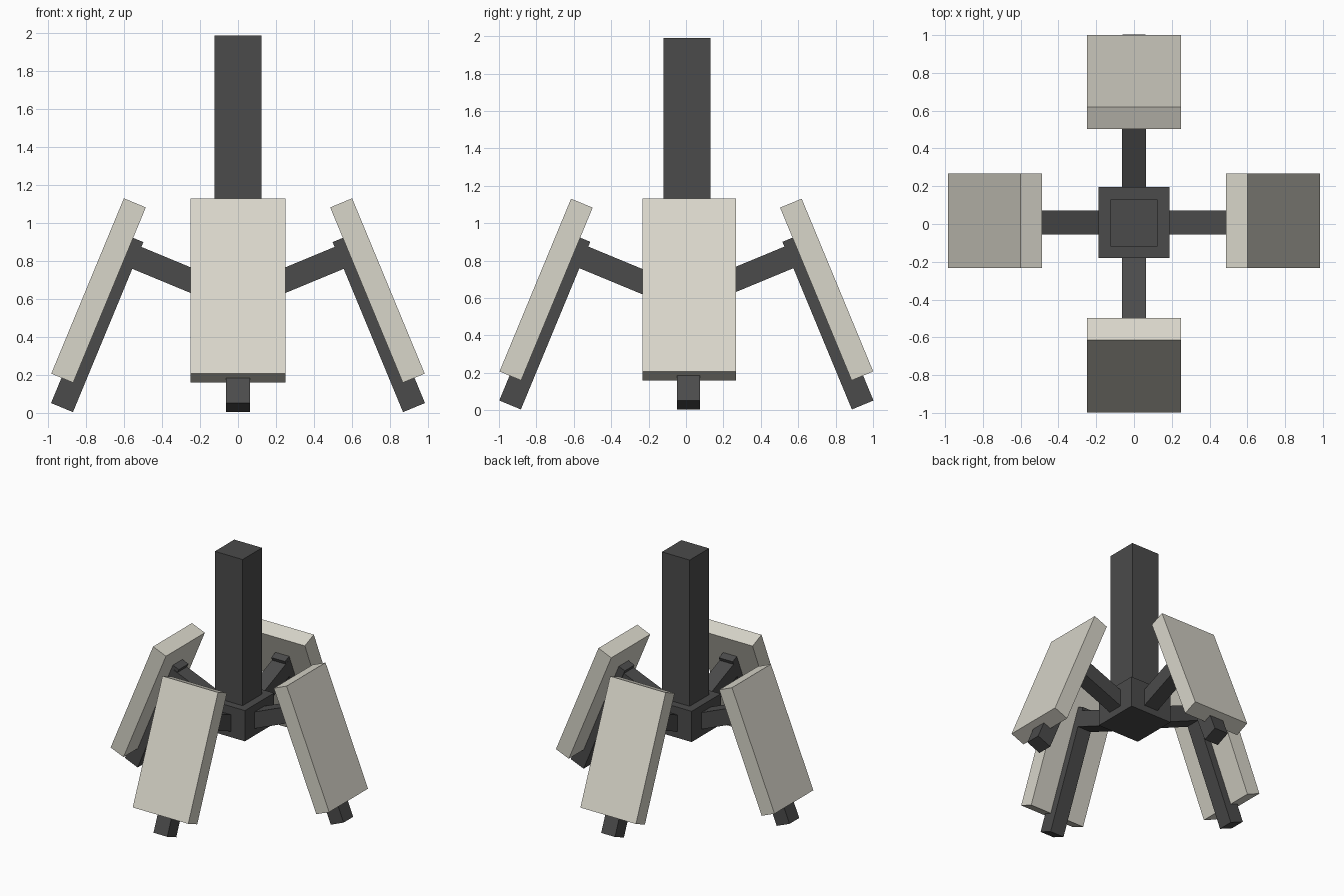
import bpy, math
from mathutils import Matrix, Vector

if "Cube" in bpy.data.objects:
    bpy.data.objects.remove(bpy.data.objects["Cube"], do_unlink=True)


def material(name, rgb):
    m = bpy.data.materials.new(name)
    m.use_nodes = True
    m.diffuse_color = (*rgb, 1)
    m.node_tree.nodes["Principled BSDF"].inputs["Base Color"].default_value = (*rgb, 1)
    return m


dark = material("dark grey", (0.07, 0.07, 0.07))
pale = material("warm off white", (0.69, 0.67, 0.59))


def box(name, size, centre, mat, matrix=Matrix()):
    bpy.ops.mesh.primitive_cube_add(size=1)
    ob = bpy.context.object
    ob.name = name
    ob.data.transform(matrix @ Matrix.Translation(centre) @ Matrix.Diagonal((*size, 1)))
    ob.data.materials.append(mat)
    return ob


# Central mast and hub
box("mast", (0.25, 0.25, 1.24), (0, 0.006, 1.37), dark)
box("hub", (0.375, 0.375, 0.25), (0, 0.008, 0.675), dark)

# Four splayed legs, each an arm, a strut and an armour panel
TILT = math.radians(22.5)
PARTS = (  # name, size, radial distance, height, sideways shift, colour
    ("arm", (0.503, 0.125, 0.125), 0.333, 0.734, 0.008, dark),
    ("leg", (0.125, 0.124, 0.97), 0.742, 0.476, 0.013, dark),
    ("panel", (0.125, 0.5, 1.0), 0.735, 0.645, 0.017, pale),
)
for i, side in enumerate(("left", "back", "right", "front")):
    turn = Matrix.Rotation(i * math.pi / 2, 4, "Z")
    along_y = i % 2
    for name, size, radius, height, shift, mat in PARTS:
        out = 0.015 if along_y else 0
        offset = Vector((0, 0.002 if along_y else shift, 0))
        place = (Matrix.Translation(offset) @ turn
                 @ Matrix.Translation((radius + out, 0, height))
                 @ Matrix.Rotation(-TILT, 4, "Y"))
        box(f"{side}_{name}", size, (0, 0, 0), mat, place)
